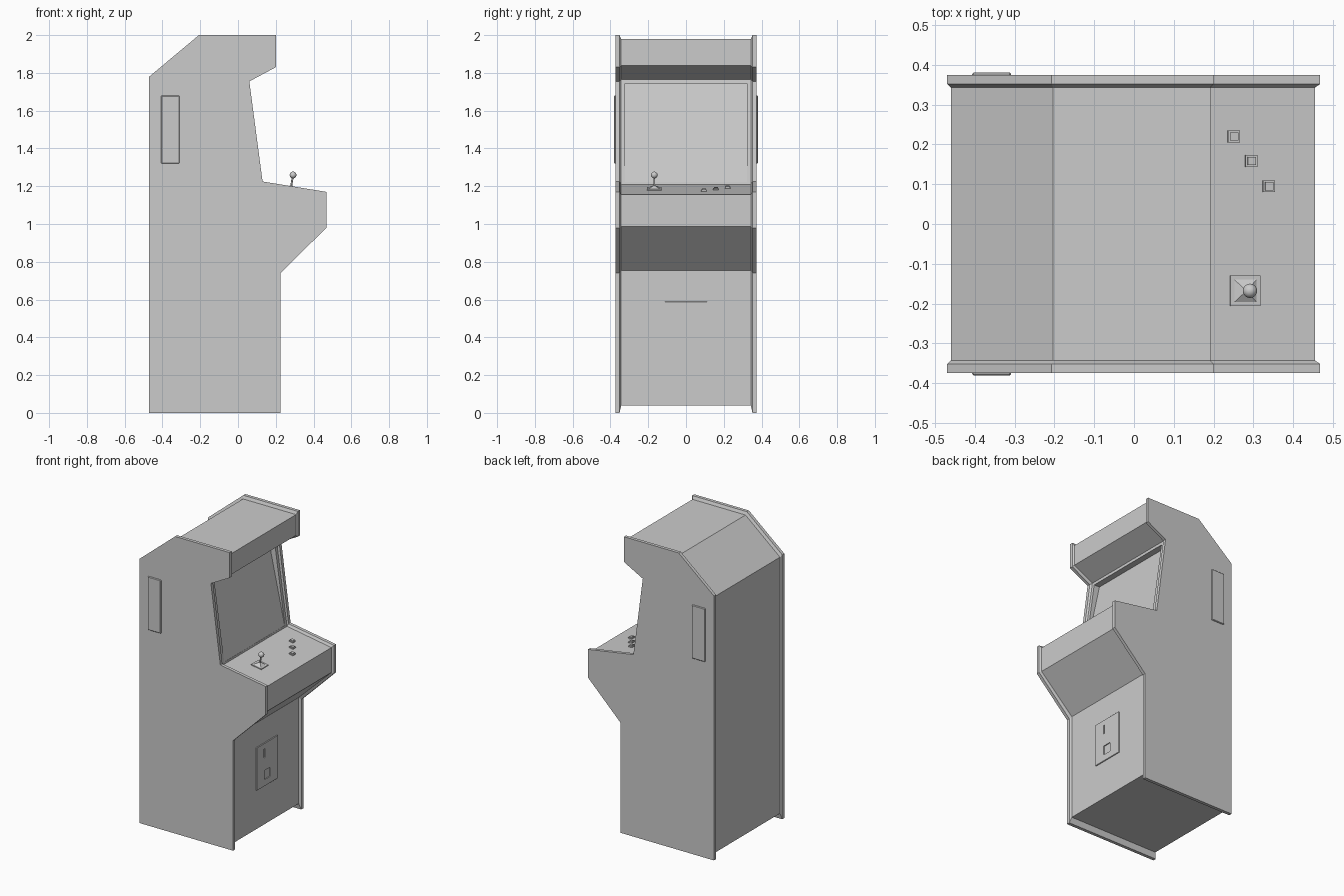
import bpy, bmesh, math
from mathutils import Matrix, Vector

if "Cube" in bpy.data.objects:
    bpy.data.objects.remove(bpy.data.objects["Cube"])


def finish(name, bm):
    bmesh.ops.recalc_face_normals(bm, faces=bm.faces)
    me = bpy.data.meshes.new(name)
    bm.to_mesh(me)
    bm.free()
    ob = bpy.data.objects.new(name, me)
    bpy.context.collection.objects.link(ob)
    return ob


def loft(name, rings):
    """Bridge (y, xz-profile) rings and cap both ends."""
    bm = bmesh.new()
    loops = [[bm.verts.new((x, y, z)) for x, z in prof] for y, prof in rings]
    for a, b in zip(loops, loops[1:]):
        n = len(a)
        for i in range(n):
            bm.faces.new((a[i], a[(i + 1) % n], b[(i + 1) % n], b[i]))
    bm.faces.new(loops[0])
    bm.faces.new(loops[-1])
    return finish(name, bm)


def box(name, center, size, bevel=0.0):
    bm = bmesh.new()
    bmesh.ops.create_cube(bm, size=1, matrix=Matrix.Translation(center) @ Matrix.Diagonal((*size, 1)))
    if bevel:
        bmesh.ops.bevel(bm, geom=bm.edges[:], offset=bevel, segments=1, affect='EDGES')
    return finish(name, bm)


def cut(target, cutter):
    cutter.hide_render = True
    cutter.hide_set(True)
    mod = target.modifiers.new("cut", 'BOOLEAN')
    mod.operation = 'DIFFERENCE'
    mod.solver = 'EXACT'
    mod.object = cutter


# Cabinet: outer side profile and the inset profile between the side panels
outer = [(-0.47, 0), (0.225, 0), (0.225, 0.74), (0.468, 0.98), (0.468, 1.17), (0.13, 1.225),
         (0.06, 1.755), (0.2, 1.83), (0.2, 2.0), (-0.207, 2.0), (-0.47, 1.78)]
inner = [(-0.46, 0.04), (0.212, 0.04), (0.212, 0.755), (0.455, 0.987), (0.455, 1.155), (0.125, 1.21),
         (0.047, 1.765), (0.192, 1.84), (0.192, 1.98), (-0.203, 1.98), (-0.46, 1.765)]
W, E, B = 0.374, 0.352, 0.343
cabinet = loft("cabinet", [(-W, outer), (-E, outer), (-B, inner), (B, inner), (E, outer), (W, outer)])

# Screen recess, deepening towards the top
recess = [(0.122, 1.222), (0.15, 1.222), (0.08, 1.743), (0.008, 1.743)]
cut(cabinet, loft("screen_recess_cutter", [(-0.322, recess), (0.322, recess)]))

# Coin door with slot and return opening
door = box("coin_door", (0.208, 0, 0.445), (0.02, 0.224, 0.29), 0.002)
openings = (("coin_slot_cutter", (0.222, -0.028, 0.522), (0.02, 0.012, 0.06)),
            ("coin_return_cutter", (0.222, 0, 0.375), (0.026, 0.062, 0.062)))
for name, center, size in openings:
    cut(door, box(name, center, size))

# Raised plates on both sides
for side, s in (("near", -1), ("far", 1)):
    box(side + "_side_plate", (-0.358, s * 0.374, 1.5), (0.098, 0.014, 0.36), 0.004)

# Control panel parts, tilted with the panel
slope = math.atan2(0.055, 0.33)


def on_panel(ob, x, y):
    z = 1.21 - (x - 0.125) * 0.055 / 0.33
    ob.matrix_world = Matrix.Translation((x, y, z)) @ Matrix.Rotation(slope, 4, 'Y')


def frustum(bm, r1, r2, z1, z2, seg, turn=0):
    bmesh.ops.create_cone(bm, cap_ends=True, segments=seg, radius1=r1, radius2=r2, depth=z2 - z1,
                          matrix=Matrix.Translation((0, 0, (z1 + z2) / 2)) @ Matrix.Rotation(turn, 4, 'Z'))


for i, (x, y) in enumerate(((0.25, 0.22), (0.294, 0.158), (0.338, 0.095))):
    bm = bmesh.new()
    frustum(bm, 0.021, 0.021, -0.004, 0.007, 4, math.pi / 4)
    frustum(bm, 0.0145, 0.0145, 0.0, 0.012, 4, math.pi / 4)
    on_panel(finish(f"button_{i + 1}", bm), x, y)

bm = bmesh.new()
frustum(bm, 0.054, 0.054, -0.004, 0.006, 4, math.pi / 4)
frustum(bm, 0.040, 0.006, 0.006, 0.020, 4, math.pi / 4)
on_panel(finish("joystick_base", bm), 0.279, -0.168)

bm = bmesh.new()
frustum(bm, 0.005, 0.005, 0.01, 0.07, 12)
bmesh.ops.create_uvsphere(bm, u_segments=20, v_segments=12, radius=0.018,
                          matrix=Matrix.Translation((0, 0, 0.076)))
stick = finish("joystick", bm)
on_panel(stick, 0.279, -0.168)
bpy.context.view_layer.objects.active = stick
stick.select_set(True)
bpy.ops.object.shade_smooth_by_angle(angle=math.radians(40))
